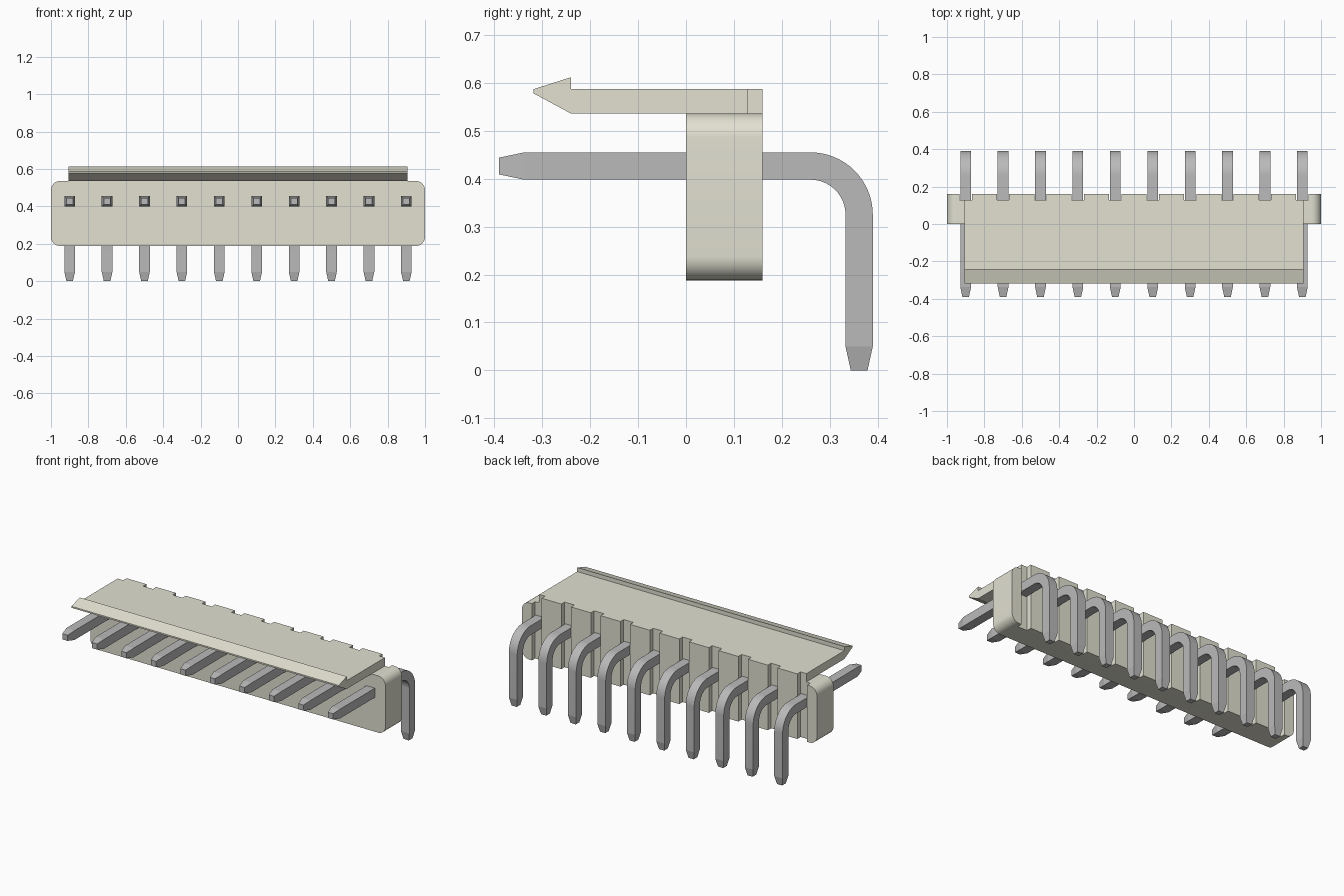
import bpy, bmesh, math
from mathutils import Vector

if "Cube" in bpy.data.objects:
    bpy.data.objects.remove(bpy.data.objects["Cube"], do_unlink=True)


def material(name, rgb):
    m = bpy.data.materials.new(name)
    m.use_nodes = True
    m.diffuse_color = (*rgb, 1)
    m.node_tree.nodes["Principled BSDF"].inputs["Base Color"].default_value = (*rgb, 1)
    return m


ivory = material("ivory_plastic", (0.76, 0.75, 0.64))
metal = material("grey_metal", (0.49, 0.49, 0.49))

PIN_X = [-0.9 + 0.2 * i for i in range(10)]


def make_object(name, bm, mat):
    bmesh.ops.recalc_face_normals(bm, faces=bm.faces)
    me = bpy.data.meshes.new(name)
    bm.to_mesh(me)
    bm.free()
    me.materials.append(mat)
    ob = bpy.data.objects.new(name, me)
    bpy.context.collection.objects.link(ob)
    return ob


def prism(bm, outline, offset):
    """Extrude a closed outline of 3D points along an offset."""
    face = bm.faces.new([bm.verts.new(p) for p in outline])
    ext = bmesh.ops.extrude_face_region(bm, geom=[face])
    moved = [v for v in ext["geom"] if isinstance(v, bmesh.types.BMVert)]
    bmesh.ops.translate(bm, verts=moved, vec=offset)


def shade(ob):
    bpy.ops.object.select_all(action="DESELECT")
    ob.select_set(True)
    bpy.context.view_layer.objects.active = ob
    bpy.ops.object.shade_smooth_by_angle(angle=math.radians(9))


# Housing: rounded rectangle facing the front
Z0, Z1, R, STEPS = 0.188, 0.536, 0.05, 12
outline = []
corners = [(1 - R, Z1 - R), (-1 + R, Z1 - R), (-1 + R, Z0 + R), (1 - R, Z0 + R)]
for k, (cx, cz) in enumerate(corners):
    for s in range(STEPS + 1):
        a = math.pi / 2 * (k + s / STEPS)
        outline.append((cx + R * math.cos(a), 0, cz + R * math.sin(a)))
bm = bmesh.new()
prism(bm, outline, (0, 0.16, 0))
housing = make_object("housing", bm, ivory)

# Latch: flat tongue with a barbed front edge
profile = [(0.16, 0.536), (0.16, 0.587), (-0.24, 0.587), (-0.24, 0.612),
           (-0.318, 0.587), (-0.318, 0.578), (-0.24, 0.536)]
bm = bmesh.new()
prism(bm, [(-0.906, y, z) for y, z in profile], (1.812, 0, 0))
latch = make_object("latch", bm, ivory)

# Vertical grooves behind each pin, cut through housing and latch
bm = bmesh.new()
for x in PIN_X:
    w = 0.033
    prism(bm, [(x - w, 0.128, 0.1), (x + w, 0.128, 0.1),
               (x + w, 0.25, 0.1), (x - w, 0.25, 0.1)], (0, 0, 0.6))
cutter = make_object("groove_cutter", bm, ivory)
cutter.hide_render = True
for ob in (housing, latch):
    mod = ob.modifiers.new("grooves", "BOOLEAN")
    mod.operation = "DIFFERENCE"
    mod.solver = "EXACT"
    mod.object = cutter
    bpy.context.view_layer.objects.active = ob
    bpy.ops.object.modifier_apply(modifier=mod.name)
    shade(ob)
bpy.data.objects.remove(cutter, do_unlink=True)

# Pins: square section swept along a right-angle bend with tapered tips
H, TIP = 0.0285, 0.0175
BEND_Y, BEND_Z, BEND_R = 0.26, 0.325, 0.1015
stations = [(-0.39, BEND_Z + BEND_R, 0, TIP), (-0.338, BEND_Z + BEND_R, 0, H)]
for s in range(17):
    a = math.pi / 2 * s / 16
    stations.append((BEND_Y + BEND_R * math.sin(a), BEND_Z + BEND_R * math.cos(a), a, H))
stations += [(BEND_Y + BEND_R, 0.05, math.pi / 2, H), (BEND_Y + BEND_R, 0, math.pi / 2, TIP)]


def build_pin(x, number):
    bm = bmesh.new()
    rings = []
    for y, z, a, h in stations:
        out = Vector((0, math.sin(a), math.cos(a)))
        side = Vector((1, 0, 0))
        centre = Vector((x, y, z))
        rings.append([bm.verts.new(centre + side * h * i + out * h * j)
                      for i, j in ((-1, -1), (1, -1), (1, 1), (-1, 1))])
    for r0, r1 in zip(rings, rings[1:]):
        for i in range(4):
            j = (i + 1) % 4
            bm.faces.new((r0[i], r0[j], r1[j], r1[i]))
    bm.faces.new(rings[0])
    bm.faces.new(rings[-1])
    shade(make_object(f"pin_{number}", bm, metal))


for n, x in enumerate(PIN_X, 1):
    build_pin(x, n)
